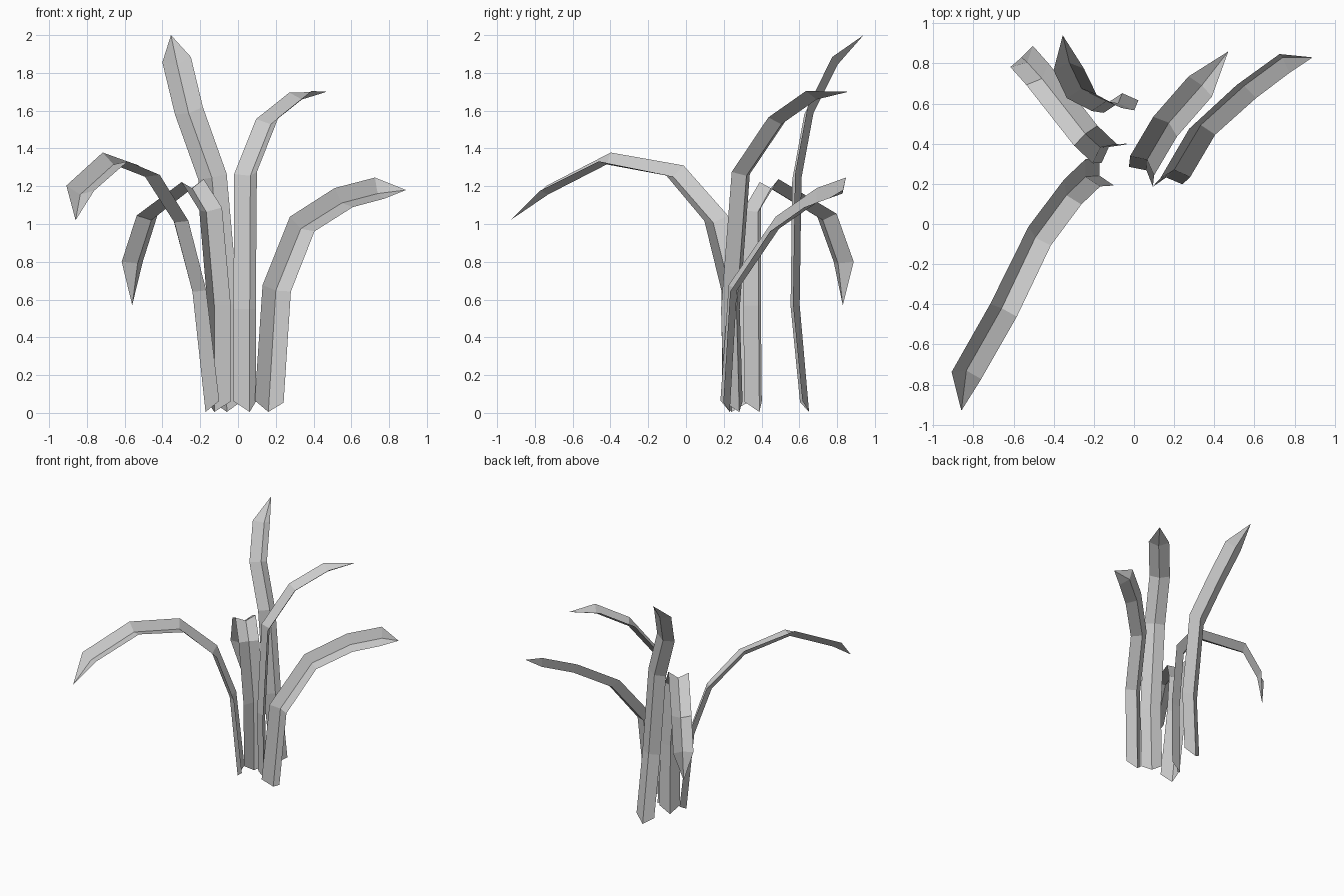
import bpy
import math
from mathutils import Vector

if "Cube" in bpy.data.objects:
    bpy.data.objects.remove(bpy.data.objects["Cube"], do_unlink=True)

# One plain grey for every leaf
grey = bpy.data.materials.new("leaf_grey")
grey.use_nodes = True
colour = (0.6, 0.6, 0.6, 1)
grey.diffuse_color = colour
grey.node_tree.nodes["Principled BSDF"].inputs["Base Color"].default_value = colour

HALF_WIDTH = 0.077
FOLD = 0.042


def leaf(name, angle, path):
    """Folded ribbon swept along a path, with pointed ends."""
    pts = [Vector(p) for p in path]
    side = Vector((math.cos(math.radians(angle)), math.sin(math.radians(angle)), 0))
    verts, faces = [], []
    for i, p in enumerate(pts[:-1]):
        tangent = (pts[i + 1] - p).normalized()
        if i:
            tangent = (tangent + (p - pts[i - 1]).normalized()).normalized()
        # Carry the width direction along the bend without twisting
        side = (side - tangent * side.dot(tangent)).normalized()
        crease = p + tangent.cross(side) * FOLD
        if i == 0:
            crease.z = 0.005
        verts += [p - side * HALF_WIDTH, crease, p + side * HALF_WIDTH]
        if i:
            a = 3 * i
            faces += [(a - 3, a - 2, a + 1, a), (a - 2, a - 1, a + 2, a + 1)]
    # Closing triangles at the tip
    tip = len(verts)
    verts.append(pts[-1])
    faces += [(tip - 3, tip - 2, tip), (tip - 2, tip - 1, tip)]
    mesh = bpy.data.meshes.new(name)
    mesh.from_pydata(verts, [], faces)
    mesh.materials.append(grey)
    obj = bpy.data.objects.new(name, mesh)
    bpy.context.collection.objects.link(obj)


# Long leaf arching to the front
leaf("front_arching_leaf", 118, [
    (-.135, .26, .06), (-.205, .255, .65), (-.305, .16, 1.03), (-.47, -.06, 1.285),
    (-.65, -.43, 1.355), (-.835, -.755, 1.19), (-.86, -.93, 1.02)])

# Drooping leaf at the back
leaf("back_drooping_leaf", 37, [
    (-.1, .355, .06), (-.1, .35, .57), (-.145, .35, 1.08), (-.24, .44, 1.23),
    (-.48, .745, 1.05), (-.56, .835, .8), (-.56, .83, .57)])

# Tallest leaf, nearly upright
leaf("tall_leaf", 5, [
    (-.055, .61, .06), (-.075, .56, .57), (-.135, .57, 1.25), (-.26, .635, 1.6),
    (-.325, .77, 1.87), (-.355, .94, 2)])

# Middle leaf bending backwards
leaf("middle_leaf", -40, [
    (.035, .25, .06), (.035, .235, .55), (.04, .29, 1.27), (.155, .485, 1.56),
    (.33, .685, 1.7), (.47, .86, 1.7)])

# Low leaf spreading sideways
leaf("side_leaf", 6, [
    (.165, .19, .06), (.205, .23, .66), (.34, .46, 1), (.56, .66, 1.14),
    (.75, .8, 1.19), (.89, .83, 1.18)])
